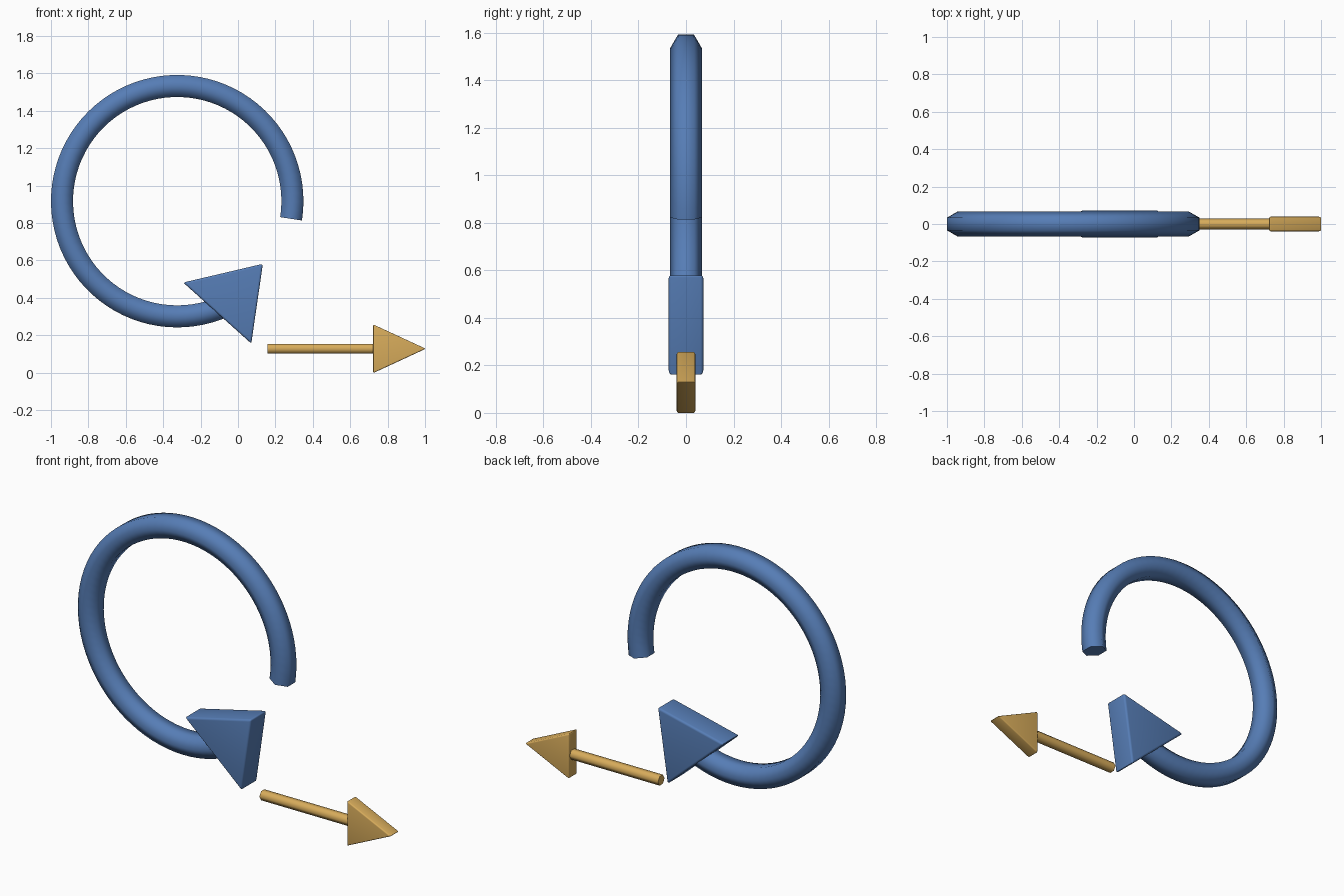
import bpy, bmesh, math
from mathutils import Vector

if "Cube" in bpy.data.objects:
    bpy.data.objects.remove(bpy.data.objects["Cube"])


def material(name, rgb):
    m = bpy.data.materials.new(name)
    m.diffuse_color = (*rgb, 1)
    m.use_nodes = True
    m.node_tree.nodes["Principled BSDF"].inputs["Base Color"].default_value = m.diffuse_color
    return m


BLUE = material("blue", (0.093, 0.205, 0.465))
GOLD = material("gold", (0.68, 0.41, 0.105))


def finish(name, bm, mat, angle):
    bmesh.ops.recalc_face_normals(bm, faces=bm.faces)
    mesh = bpy.data.meshes.new(name)
    bm.to_mesh(mesh)
    bm.free()
    mesh.materials.append(mat)
    ob = bpy.data.objects.new(name, mesh)
    bpy.context.collection.objects.link(ob)
    bpy.ops.object.select_all(action='DESELECT')
    ob.select_set(True)
    bpy.context.view_layer.objects.active = ob
    bpy.ops.object.shade_smooth_by_angle(angle=math.radians(angle))
    return ob


def hex_tube(name, frames, radius, mat):
    """Sweep a hexagon along (centre, outward direction) frames, with capped ends."""
    bm = bmesh.new()
    rings = []
    for c, out in frames:
        ring = []
        for k in range(6):
            a = math.radians(60 * k)
            ring.append(bm.verts.new(c + radius * (math.cos(a) * Vector((0, 1, 0)) + math.sin(a) * out)))
        rings.append(ring)
    for r, s in zip(rings, rings[1:]):
        for k in range(6):
            j = (k + 1) % 6
            bm.faces.new((r[k], r[j], s[j], s[k]))
    bm.faces.new(rings[0])
    bm.faces.new(rings[-1])
    return finish(name, bm, mat, 70)


def arrow_head(name, corners, half_depth, bevel, mat):
    """Triangular prism with softened edges."""
    bm = bmesh.new()
    front = [bm.verts.new((x, -half_depth, z)) for x, z in corners]
    back = [bm.verts.new((x, half_depth, z)) for x, z in corners]
    bm.faces.new(front)
    bm.faces.new(back)
    for k in range(3):
        j = (k + 1) % 3
        bm.faces.new((front[k], front[j], back[j], back[k]))
    bmesh.ops.recalc_face_normals(bm, faces=bm.faces)
    bmesh.ops.bevel(bm, geom=bm.edges[:], offset=bevel, offset_type='OFFSET',
                    segments=3, profile=0.5, affect='EDGES')
    return finish(name, bm, mat, 45)


# Curved arrow: open ring shaft and its head
centre, R = Vector((-0.325, 0, 0.917)), 0.616
arc = []
for i in range(73):
    a = math.radians(-8.8 + (295 + 8.8) * i / 72)
    out = Vector((math.cos(a), 0, math.sin(a)))
    arc.append((centre + R * out, out))
hex_tube("curved_shaft", arc, 0.068, BLUE)
arrow_head("curved_arrow_head", [(-0.293, 0.482), (0.133, 0.582), (0.071, 0.156)], 0.073, 0.012, BLUE)

# Straight arrow: rod and its head
up = Vector((0, 0, 1))
hex_tube("straight_shaft", [(Vector((x, 0, 0.128)), up) for x in (0.158, 0.74)], 0.03, GOLD)
arrow_head("straight_arrow_head", [(0.723, -0.002), (1.004, 0.128), (0.723, 0.258)], 0.039, 0.007, GOLD)
